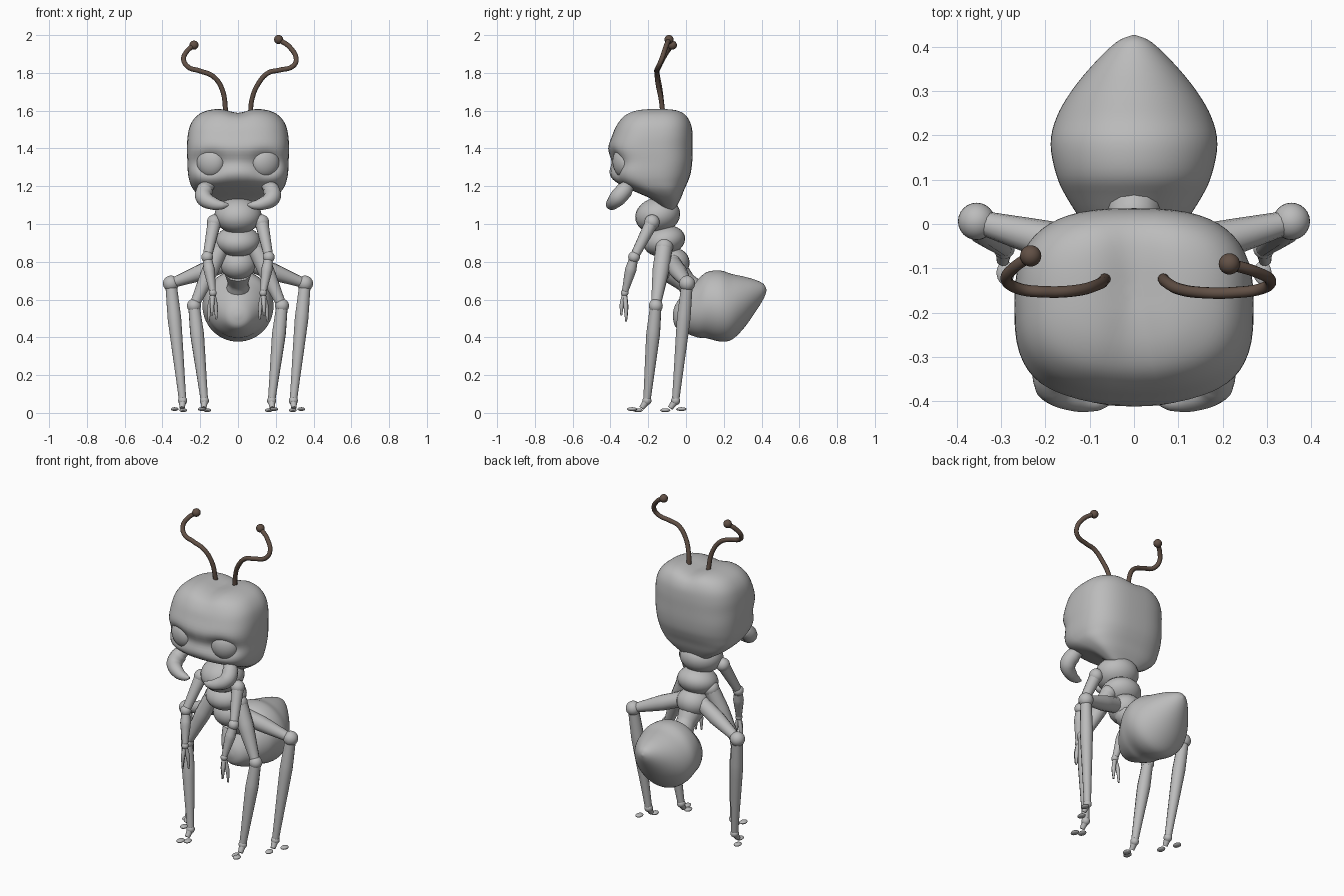
import bpy, bmesh, math
from mathutils import Vector

if "Cube" in bpy.data.objects:
    bpy.data.objects.remove(bpy.data.objects["Cube"])


def material(name, color):
    m = bpy.data.materials.new(name)
    m.use_nodes = True
    m.diffuse_color = (*color, 1)
    m.node_tree.nodes["Principled BSDF"].inputs["Base Color"].default_value = (*color, 1)
    return m


GREY = material("body grey", (0.5, 0.5, 0.5))
BROWN = material("antenna brown", (0.12, 0.08, 0.06))


def finish(obj, mat):
    bpy.ops.object.select_all(action='DESELECT')
    obj.select_set(True)
    bpy.context.view_layer.objects.active = obj
    obj.data.materials.clear()
    obj.data.materials.append(mat)
    bpy.ops.object.shade_smooth_by_angle(angle=math.radians(50))
    return obj


def ball(name, loc, size, mat=GREY, rot=(0, 0, 0)):
    bpy.ops.mesh.primitive_uv_sphere_add(segments=24, ring_count=14, location=loc, rotation=rot)
    obj = bpy.context.object
    obj.name = name
    obj.scale = size if isinstance(size, tuple) else (size,) * 3
    return finish(obj, mat)


def tube(name, points, radii, mat=GREY):
    """Smooth rod through the points with a radius at each one."""
    curve = bpy.data.curves.new(name, 'CURVE')
    curve.dimensions = '3D'
    curve.bevel_depth = 1
    curve.bevel_resolution = 4
    curve.use_fill_caps = True
    curve.resolution_u = 8
    spline = curve.splines.new('BEZIER')
    spline.bezier_points.add(len(points) - 1)
    for bp, p, r in zip(spline.bezier_points, points, radii):
        bp.co, bp.radius = p, r
        bp.handle_left_type = bp.handle_right_type = 'AUTO'
    obj = bpy.data.objects.new(name, curve)
    bpy.context.collection.objects.link(obj)
    bpy.ops.object.select_all(action='DESELECT')
    obj.select_set(True)
    bpy.context.view_layer.objects.active = obj
    bpy.ops.object.convert(target='MESH')
    return finish(bpy.context.object, mat)


def refine(rows, steps):
    """Catmull-Rom interpolation of profile rows."""
    rows = [Vector(r) for r in rows]
    out = []
    for i in range(len(rows) - 1):
        a, b, c, d = rows[max(i - 1, 0)], rows[i], rows[i + 1], rows[min(i + 2, len(rows) - 1)]
        for k in range(steps):
            t = k / steps
            out.append(b + (c - a) * t / 2 + (2 * a - 5 * b + 4 * c - d) * t * t / 2
                       + (3 * b - a - 3 * c + d) * t ** 3 / 2)
    return out + [rows[-1]]


def loft(name, rows, place, steps=4, segs=56):
    """Skin closed rings; place(row, angle) gives each point."""
    bm = bmesh.new()
    rings = [[bm.verts.new(place(r, math.tau * i / segs)) for i in range(segs)]
             for r in refine(rows, steps)]
    for a, b in zip(rings, rings[1:]):
        for i in range(segs):
            j = (i + 1) % segs
            bm.faces.new((a[i], a[j], b[j], b[i]))
    bm.faces.new(rings[0])
    bm.faces.new(rings[-1])
    bmesh.ops.recalc_face_normals(bm, faces=bm.faces)
    mesh = bpy.data.meshes.new(name)
    bm.to_mesh(mesh)
    bm.free()
    obj = bpy.data.objects.new(name, mesh)
    bpy.context.collection.objects.link(obj)
    return finish(obj, GREY)


# Head: rounded-box rings (height, half width, front, back), with eye sockets and a cleft crown
def head_point(row, a):
    z, hw, front, back = row
    c, s = math.cos(a), math.sin(a)
    x = hw * math.copysign(abs(c) ** 0.72, c)
    y = (front + back) / 2 + (back - front) / 2 * math.copysign(abs(s) ** 0.72, s)
    if s < 0:
        y += 0.055 * -s * math.exp(-((abs(x) - 0.15) / 0.07) ** 2 - ((z - 1.31) / 0.07) ** 2)
    z -= 0.02 * math.exp(-(x / 0.06) ** 2) * max(0, (z - 1.5) / 0.1)
    return x, y, z


loft("head", [(1.075, 0.09, -0.12, -0.06), (1.13, 0.18, -0.18, -0.03), (1.18, 0.235, -0.29, -0.01),
              (1.225, 0.256, -0.375, 0.01), (1.27, 0.265, -0.405, 0.025), (1.33, 0.268, -0.395, 0.033),
              (1.40, 0.27, -0.412, 0.035), (1.47, 0.266, -0.39, 0.035), (1.53, 0.25, -0.365, 0.027),
              (1.575, 0.215, -0.33, 0.005), (1.6, 0.165, -0.28, -0.03), (1.61, 0.1, -0.22, -0.08),
              (1.61, 0.01, -0.16, -0.14)], head_point)

# Thorax segments and waist
ball("thorax_front", (0, -0.15, 1.045), (0.125, 0.12, 0.095), rot=(0.2, 0, 0))
ball("thorax_middle", (0, -0.115, 0.91), (0.118, 0.112, 0.08), rot=(0.25, 0, 0))
ball("thorax_rear", (0, -0.075, 0.79), (0.097, 0.095, 0.083), rot=(0.3, 0, 0))
tube("waist", [(0, -0.06, 0.75), (0, 0, 0.69), (0, 0.07, 0.62)], [0.075, 0.055, 0.07])

# Abdomen: round rings along y (position, centre height, radius), pointed at the back
loft("abdomen", [(-0.07, 0.515, 0.01), (-0.055, 0.515, 0.06), (0, 0.535, 0.112), (0.06, 0.552, 0.152),
                 (0.11, 0.57, 0.175), (0.18, 0.566, 0.188), (0.24, 0.561, 0.175), (0.30, 0.582, 0.141),
                 (0.36, 0.615, 0.092), (0.41, 0.643, 0.04), (0.426, 0.65, 0.004)],
     lambda r, a: (r[2] * math.cos(a), r[0], r[1] + r[2] * math.sin(a)))

# Paired parts
for side, s in (("left", 1), ("right", -1)):
    def at(x, y, z):
        return Vector((s * x, y, z))

    ball(side + "_eye", at(0.145, -0.335, 1.325), (0.077, 0.05, 0.078), rot=(0.1, 0, s * 0.35))
    tube(side + "_mandible",
         [at(0.15, -0.3, 1.21), at(0.175, -0.325, 1.18), at(0.18, -0.36, 1.14), at(0.13, -0.39, 1.108),
          at(0.08, -0.4, 1.1), at(0.05, -0.4, 1.103)], [0.03, 0.045, 0.045, 0.034, 0.022, 0.006])

    # Arm with three fingers
    shoulder, elbow, wrist = at(0.125, -0.18, 1.01), at(0.163, -0.275, 0.825), at(0.133, -0.325, 0.635)
    ball(side + "_shoulder", shoulder, 0.04)
    tube(side + "_upper_arm", [shoulder, elbow], [0.036, 0.024])
    ball(side + "_elbow", elbow, 0.031)
    tube(side + "_forearm", [elbow, elbow.lerp(wrist, 0.35), wrist], [0.022, 0.03, 0.016])
    ball(side + "_wrist", wrist, 0.02)
    for i, (dx, dy, dz) in enumerate(((-0.018, 0.01, -0.14), (0.005, -0.018, -0.12), (0.022, 0.008, -0.15))):
        tip = wrist + at(dx, dy, dz)
        tube(f"{side}_finger_{i}", [wrist, wrist.lerp(tip, 0.5) + at(dx * 0.3, dy * 0.3, 0), tip],
             [0.012, 0.012, 0.005])

    # Two walking legs: hip, knee, ankle, knee size, toe spots
    legs = {
        "middle": (at(0.09, -0.115, 0.88), at(0.233, -0.16, 0.567), at(0.178, -0.207, 0.065), 0.037,
                   ((0.192, -0.285), (0.163, -0.255))),
        "rear": (at(0.07, -0.07, 0.79), at(0.355, 0.006, 0.685), at(0.293, -0.055, 0.065), 0.042,
                 ((0.335, -0.025), (0.29, -0.11))),
    }
    for leg, (hip, knee, ankle, size, toes) in legs.items():
        name = f"{side}_{leg}_"
        ball(name + "hip", hip, 0.047)
        tube(name + "thigh", [hip, hip.lerp(knee, 0.4), knee], [0.045, 0.045, 0.026])
        ball(name + "knee", knee, size)
        tube(name + "shin", [knee, knee.lerp(ankle, 0.3), ankle], [0.031, 0.037, 0.02])
        ball(name + "ankle", ankle, 0.024)
        tube(name + "foot", [ankle, ankle + at(0.003, -0.028, -0.04)], [0.02, 0.014])
        for i, (x, y) in enumerate(toes):
            ball(f"{name}toe_{i}", at(x, y, 0.02 - 0.006 * i), (0.02, 0.027, 0.01))

# Antennae, each with its own bend
antennae = {
    "left_antenna": [(0.065, -0.122, 1.58), (0.074, -0.132, 1.66), (0.106, -0.148, 1.74), (0.16, -0.155, 1.8),
                     (0.22, -0.155, 1.815), (0.29, -0.145, 1.835), (0.308, -0.13, 1.87),
                     (0.275, -0.108, 1.935), (0.215, -0.09, 1.977)],
    "right_antenna": [(-0.063, -0.122, 1.58), (-0.085, -0.138, 1.715), (-0.13, -0.15, 1.78),
                      (-0.2, -0.153, 1.81), (-0.262, -0.145, 1.83), (-0.288, -0.125, 1.87),
                      (-0.27, -0.098, 1.915), (-0.233, -0.072, 1.947)],
}
for name, path in antennae.items():
    tube(name, path, [0.013] * len(path), BROWN)
    ball(name + "_tip", path[-1], 0.024, BROWN)
